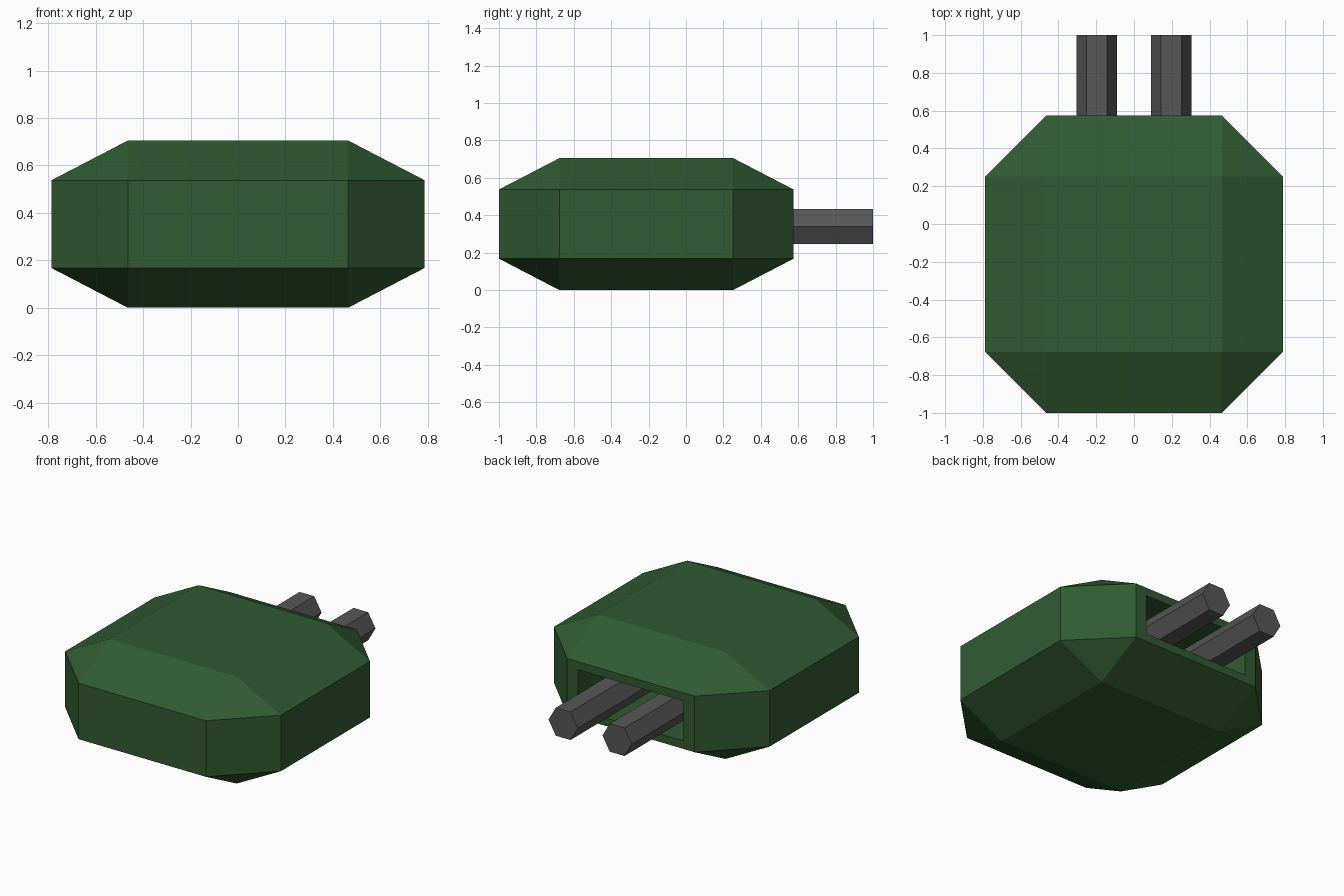
import bpy
import bmesh
import math
from mathutils import Vector, Matrix

cube = bpy.data.objects.get("Cube")
if cube:
    bpy.data.objects.remove(cube, do_unlink=True)


def material(name, rgb):
    mat = bpy.data.materials.new(name)
    mat.use_nodes = True
    mat.diffuse_color = (*rgb, 1)
    mat.node_tree.nodes["Principled BSDF"].inputs["Base Color"].default_value = (*rgb, 1)
    return mat


def add_object(name, bm, mat):
    bmesh.ops.recalc_face_normals(bm, faces=bm.faces[:])
    mesh = bpy.data.meshes.new(name)
    bm.to_mesh(mesh)
    bm.free()
    mesh.materials.append(mat)
    obj = bpy.data.objects.new(name, mesh)
    bpy.context.collection.objects.link(obj)
    return obj


green = material("dark green", (0.03, 0.105, 0.031))
grey = material("gunmetal grey", (0.095, 0.095, 0.095))

# Chamfered turret shell
OUTER, FLAT = 0.7875, 0.465
HALF_H, BAND = 0.3525, 0.185
CENTRE = Vector((0, -0.2125, HALF_H))
SLOT_DEPTH = 0.5
bm = bmesh.new()
for sx in (-1, 1):
    for sy in (-1, 1):
        for sz in (-1, 1):
            for x, y, z in ((OUTER, FLAT, BAND), (FLAT, OUTER, BAND), (FLAT, FLAT, HALF_H)):
                bm.verts.new(CENTRE + Vector((sx * x, sy * y, sz * z)))
bmesh.ops.convex_hull(bm, input=bm.verts[:])
bmesh.ops.dissolve_limit(bm, angle_limit=math.radians(1), verts=bm.verts[:], edges=bm.edges[:])
bmesh.ops.recalc_face_normals(bm, faces=bm.faces[:])

# Recessed gun slot in the back face
back = max(bm.faces, key=lambda f: f.calc_center_median().y)
bmesh.ops.inset_individual(bm, faces=[back], thickness=0.05)
for v in back.verts:
    v.co.x = math.copysign(FLAT - 0.08, v.co.x)
    v.co.z = CENTRE.z + math.copysign(BAND - 0.053, v.co.z - CENTRE.z)
floor = bmesh.ops.extrude_discrete_faces(bm, faces=[back])["faces"][0]
bmesh.ops.translate(bm, verts=floor.verts[:], vec=(0, -SLOT_DEPTH, 0))
add_object("turret_shell", bm, green)

# Twin hexagonal barrels rooted in the slot
MUZZLE = 1.0
ROOT = CENTRE.y + OUTER - SLOT_DEPTH
for side, x in (("left", 0.197), ("right", -0.197)):
    bm = bmesh.new()
    bmesh.ops.create_cone(bm, cap_ends=True, segments=6, radius1=0.107, radius2=0.107, depth=MUZZLE - ROOT)
    # Turn a corner toward the side, whatever the starting angle
    corner = bm.verts[:][0].co
    spin = Matrix.Rotation(-math.atan2(corner.y, corner.x), 4, "Z")
    place = Matrix.Translation((x, (MUZZLE + ROOT) / 2, 0.34))
    bm.transform(place @ Matrix.Rotation(math.radians(90), 4, "X") @ spin)
    add_object(side + "_barrel", bm, grey)
